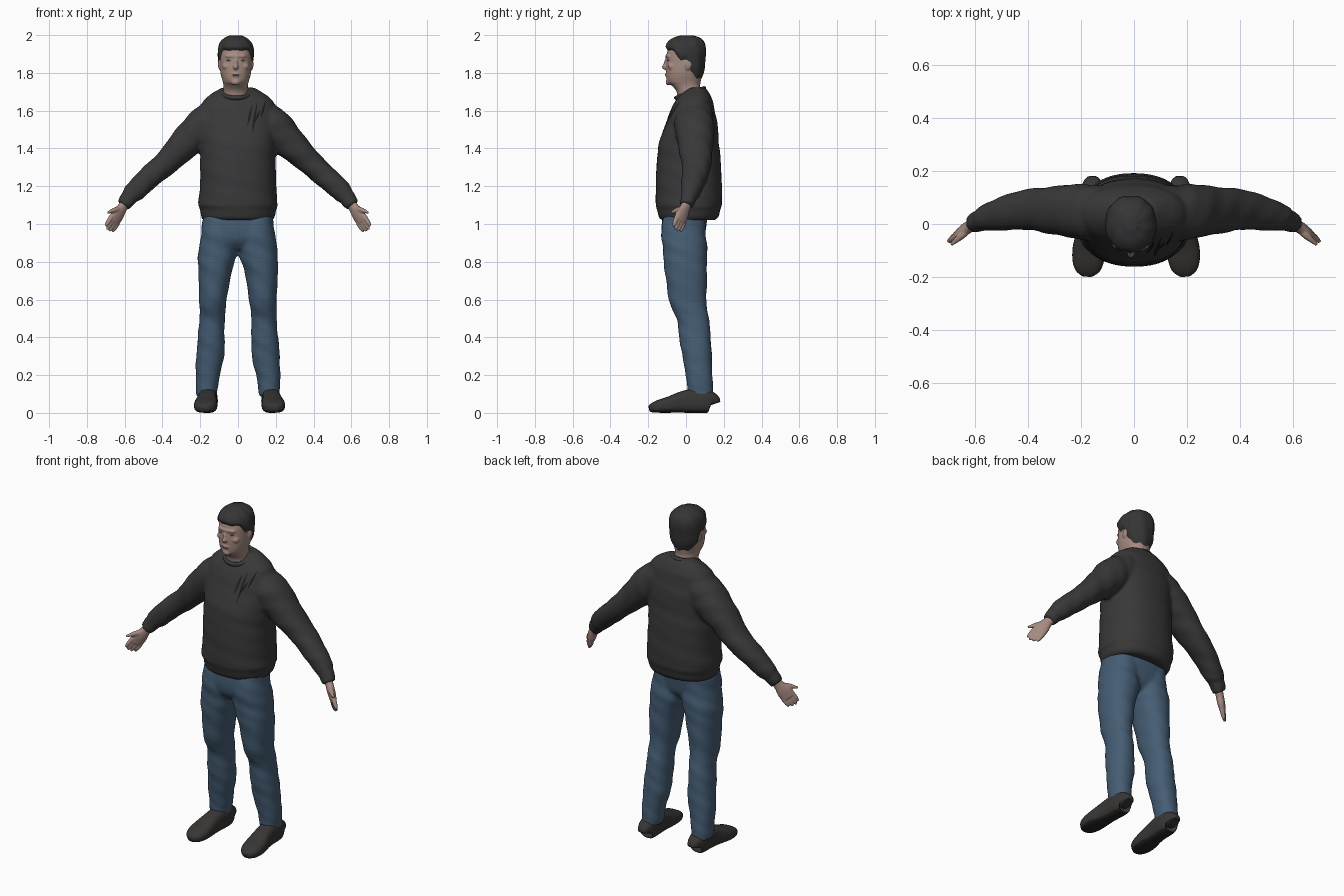
import bpy, bmesh, math
from mathutils import Vector, Matrix

if "Cube" in bpy.data.objects:
    bpy.data.objects.remove(bpy.data.objects["Cube"])


def material(name, rgb):
    m = bpy.data.materials.new(name)
    m.use_nodes = True
    m.diffuse_color = (*rgb, 1)
    bsdf = next(n for n in m.node_tree.nodes if n.type == 'BSDF_PRINCIPLED')
    bsdf.inputs["Base Color"].default_value = (*rgb, 1)
    bsdf.inputs["Roughness"].default_value = 0.8
    return m


SKIN = material("skin", (0.38, 0.26, 0.22))
SHADE = material("eye shade", (0.22, 0.17, 0.17))
HAIR = material("dark hair", (0.036, 0.036, 0.037))
KNIT = material("charcoal knit", (0.04, 0.04, 0.04))
SLIT = material("knit slits", (0.012, 0.012, 0.012))
DENIM = material("blue denim", (0.06, 0.11, 0.175))
LEATHER = material("dark leather", (0.04, 0.037, 0.035))
SOLE = material("black sole", (0.018, 0.018, 0.018))


def smooth_rows(rows, steps):
    """Catmull-Rom through the given rows of numbers."""
    out = []
    for i in range(len(rows) - 1):
        a, b, c, d = (rows[min(max(i + k, 0), len(rows) - 1)] for k in (-1, 0, 1, 2))
        for s in range(steps):
            t = s / steps
            out.append([q + 0.5 * t * (r - p + t * (2*p - 5*q + 4*r - w + t * (3*(q - r) + w - p)))
                        for p, q, r, w in zip(a, b, c, d)])
    return out + [list(rows[-1])]


def loft(bm, rows, side=None, power=2.2, fold=0.0, steps=5, n=32):
    """Closed tube through rows of x, y, z, radius, radius; rings follow the path if side is given."""
    rows = smooth_rows(rows, steps)
    rings = []
    for i, (x, y, z, ru, rv) in enumerate(rows):
        u, v = Vector((1, 0, 0)), Vector((0, 1, 0))
        if side:
            t = (Vector(rows[min(i + 1, len(rows) - 1)][:3]) - Vector(rows[max(i - 1, 0)][:3])).normalized()
            u = Vector(side)
            u = (u - t * u.dot(t)).normalized()
            v = t.cross(u)
        ring = []
        for k in range(n):
            a = math.tau * k / n
            c, s = math.cos(a), math.sin(a)
            f = 1 + fold * math.sin(2 * a + i * 1.1) * math.sin(i * 0.37 + a)
            c = math.copysign(abs(c) ** (2 / power), c) * ru * f
            s = math.copysign(abs(s) ** (2 / power), s) * rv * f
            ring.append(bm.verts.new(Vector((x, y, z)) + u * c + v * s))
        rings.append(ring)
    skin_rings(bm, rings)
    bm.faces.new(rings[0])
    bm.faces.new(rings[-1])


def skin_rings(bm, rings):
    n = len(rings[0])
    for a, b in zip(rings, rings[1:]):
        for k in range(n):
            bm.faces.new((a[k], a[(k + 1) % n], b[(k + 1) % n], b[k]))


def blob(bm, loc, radii, tilt=0.0):
    m = Matrix.Translation(loc) @ Matrix.Rotation(tilt, 4, 'X') @ Matrix.Diagonal((*radii, 1))
    bmesh.ops.create_uvsphere(bm, u_segments=20, v_segments=12, radius=1, matrix=m)


def finish(bm, name, mats, voxel=0, relax=4):
    bmesh.ops.recalc_face_normals(bm, faces=bm.faces)
    for f in bm.faces:
        f.smooth = True
    me = bpy.data.meshes.new(name)
    bm.to_mesh(me)
    bm.free()
    ob = bpy.data.objects.new(name, me)
    bpy.context.collection.objects.link(ob)
    for m in mats:
        me.materials.append(m)
    if voxel:
        r = ob.modifiers.new("blend", 'REMESH')
        r.mode, r.voxel_size, r.use_smooth_shade = 'VOXEL', voxel, True
        s = ob.modifiers.new("relax", 'SMOOTH')
        s.factor, s.iterations = 0.5, relax
    return ob


# Sweater: body with gathered hem, blended with both sleeves
bm = bmesh.new()
loft(bm, [(0, .012, 1.02, .183, .14), (0, .013, 1.035, .194, .157), (0, .015, 1.07, .2, .166),
          (0, .015, 1.082, .201, .167), (0, .015, 1.1, .21, .175), (0, .015, 1.2, .202, .175),
          (0, .015, 1.32, .2, .17), (0, .015, 1.42, .2, .16), (0, .028, 1.52, .203, .14),
          (0, .035, 1.6, .2, .117), (0, .042, 1.65, .185, .1), (0, .05, 1.69, .14, .075),
          (0, .06, 1.722, .085, .042)], power=2.3, fold=.012, n=48)
for s in (1, -1):
    loft(bm, [(s*.1, .05, 1.58, .09, .09), (s*.18, .045, 1.52, .105, .1), (s*.27, .05, 1.435, .095, .086),
              (s*.375, .055, 1.33, .08, .067), (s*.48, .042, 1.237, .066, .06),
              (s*.55, .024, 1.17, .051, .055), (s*.575, .015, 1.143, .041, .044),
              (s*.587, .01, 1.126, .04, .043), (s*.607, .003, 1.098, .035, .037)],
         side=(0, 1, 0), fold=.045)
sweater = finish(bm, "sweater", [KNIT], .01, 3)

# Collar band
bpy.ops.mesh.primitive_torus_add(major_segments=40, minor_segments=10, major_radius=.077, minor_radius=.012,
                                 location=(-.008, .022, 1.693), rotation=(.33, 0, 0))
collar = bpy.context.object
collar.name = "collar"
collar.data.materials.append(KNIT)
bpy.ops.object.shade_smooth()

# Slits on the left chest, laid on the knit surface
bpy.context.view_layer.update()
deps = bpy.context.evaluated_depsgraph_get()
knit_surface = sweater.evaluated_get(deps)
bm = bmesh.new()
for x, top, low in ((.075, 1.63, 1.52), (.1, 1.64, 1.48), (.115, 1.6, 1.54), (.145, 1.65, 1.56)):
    pairs = []
    for i in range(9):
        t = i / 8
        w = .001 + .005 * math.sin(math.pi * t)
        pair = []
        for e in (-1, 1):
            px, pz = x - .025 * t + e * w, top + (low - top) * t
            hit, p, nor, _ = knit_surface.ray_cast(Vector((px, -1, pz)), Vector((0, 1, 0)))
            pair.append(bm.verts.new(p + nor * .003 if hit else (px, -.12, pz)))
        pairs.append(pair)
    for a, b in zip(pairs, pairs[1:]):
        bm.faces.new((a[0], a[1], b[1], b[0]))
finish(bm, "chest_slits", [SLIT])

# Jeans: pelvis blended with two creased legs
bm = bmesh.new()
loft(bm, [(0, -.01, .865, .03, .07), (0, -.012, .91, .15, .105), (0, -.012, .97, .188, .117),
          (0, -.005, 1.05, .182, .12)], power=2.5)
for s in (1, -1):
    loft(bm, [(s*.167, .08, .085, .054, .066), (s*.165, .075, .12, .057, .068), (s*.16, .07, .2, .064, .071),
              (s*.147, .058, .3, .074, .078), (s*.142, .048, .4, .071, .084), (s*.137, .035, .5, .067, .086),
              (s*.132, .008, .6, .073, .1), (s*.122, 0, .75, .089, .112), (s*.107, -.005, .85, .103, .117),
              (s*.098, -.012, .95, .097, .118), (s*.095, -.01, 1.04, .09, .112)], fold=.035)
finish(bm, "jeans", [DENIM], .01, 4)

# Shoes, with the sole coloured by height
for s, label in ((1, "left"), (-1, "right")):
    bm = bmesh.new()
    rows = [(.165, .143, .045, .025, .035), (.165, .135, .054, .042, .054), (.166, .09, .062, .051, .062),
            (.168, .03, .063, .05, .063), (.172, -.03, .055, .053, .055), (.178, -.09, .043, .061, .043),
            (.181, -.14, .035, .059, .035), (.183, -.175, .027, .046, .026), (.184, -.195, .022, .022, .016)]
    loft(bm, [(s * r[0] + .008, *r[1:]) for r in rows], side=(1, 0, 0), power=2.8)
    for v in bm.verts:
        v.co.z = max(v.co.z, 0)
    for f in bm.faces:
        f.material_index = int(f.calc_center_median().z < .014)
    finish(bm, label + "_shoe", [LEATHER, SOLE])

# Hands: palm, four fingers and thumb
for s, label in ((1, "left"), (-1, "right")):
    bm = bmesh.new()
    across = Vector((.5 * s, -.55, .6)).normalized()
    loft(bm, [(s*.585, .012, 1.125, .027, .023), (s*.613, -.005, 1.085, .029, .022),
              (s*.637, -.02, 1.05, .041, .021), (s*.66, -.033, 1.012, .04, .016)], side=across, n=20)
    for k, reach in enumerate((.8, .98, 1.05, .95)):
        base = Vector((s * .653, -.03, 1.022)) + across * (k - 1.5) * .02
        tip = base + Vector((s * .034, -.02, -.054)) * reach
        mid = base.lerp(tip, .6)
        loft(bm, [(*base, .012, .013), (*mid, .011, .012), (*tip, .006, .006)], side=across, n=12)
    loft(bm, [(s*.622, -.015, 1.078, .016, .016), (s*.652, -.045, 1.074, .014, .014),
              (s*.69, -.078, 1.06, .006, .006)], side=(0, 0, 1), n=12)
    finish(bm, label + "_hand", [SKIN], .004, 2)

# Head: neck, jaw and skull with nose, brow, cheeks and ears
CX = -.012
skull = [(CX, .022, 1.64, .066, .062), (CX, .015, 1.7, .065, .065), (CX, 0, 1.732, .064, .075),
         (CX, -.011, 1.755, .069, .089), (CX, -.01, 1.8, .081, .095), (CX, -.007, 1.86, .084, .098),
         (CX, -.002, 1.91, .085, .098), (CX, .002, 1.95, .075, .087), (CX, .005, 1.975, .05, .06),
         (CX, .005, 1.987, .02, .022)]
bm = bmesh.new()
loft(bm, skull)
blob(bm, (CX, -.108, 1.832), (.014, .02, .015))
blob(bm, (CX, -.104, 1.852), (.009, .014, .034), -.25)
blob(bm, (CX, -.088, 1.888), (.058, .022, .012))
blob(bm, (CX, -.1, 1.79), (.026, .011, .012))
blob(bm, (CX, -.092, 1.752), (.026, .016, .018))
for s in (1, -1):
    blob(bm, (CX + s * .045, -.075, 1.835), (.026, .022, .02))
    blob(bm, (CX + s * .083, .012, 1.845), (.011, .021, .031), -.15)
finish(bm, "head", [SKIN], .005, 3)

# Shaded eyes and mouth line
bm = bmesh.new()
for s in (1, -1):
    blob(bm, (CX + s * .033, -.093, 1.866), (.016, .008, .0045))
blob(bm, (CX, -.108, 1.789), (.022, .004, .002))
finish(bm, "eyes_and_mouth", [SHADE])

# Hair: shell over the skull whose lower edge follows the hairline
hairline = [(-1, 1.915), (-.6, 1.912), (-.35, 1.875), (-.2, 1.85), (.08, 1.862), (.25, 1.8),
            (.6, 1.757), (1, 1.745)]


def lookup(table, key, at):
    """Linear interpolation of table rows by the column named key."""
    for a, b in zip(table, table[1:]):
        if at <= b[key]:
            t = max(0, (at - a[key]) / (b[key] - a[key]))
            return [p + (q - p) * t for p, q in zip(a, b)]
    return list(table[-1])


dense = smooth_rows(skull, 6)
bm = bmesh.new()
rings = []
for i in range(21):
    t = i / 20
    ring = []
    for k in range(64):
        a = math.tau * k / 64
        low = lookup(hairline, 0, math.sin(a))[1]
        z = low + (1.987 - low) * math.sin(t * math.pi / 2)
        x, y, _, rx, ry = lookup(dense, 2, z)
        puff = -.006 + .017 * min(1, t * 6) + .0015 * math.sin(9 * a + 6 * t)
        puff += .008 * max(0, -math.sin(a)) ** 3 * math.sin(math.pi * t)
        c, s = (math.copysign(abs(w) ** .91, w) for w in (math.cos(a), math.sin(a)))
        ring.append(bm.verts.new((x + (rx + puff) * c, y + (ry + puff) * s, z + .012 * t)))
    rings.append(ring)
skin_rings(bm, rings)
bm.faces.new(rings[-1])
finish(bm, "hair", [HAIR])
